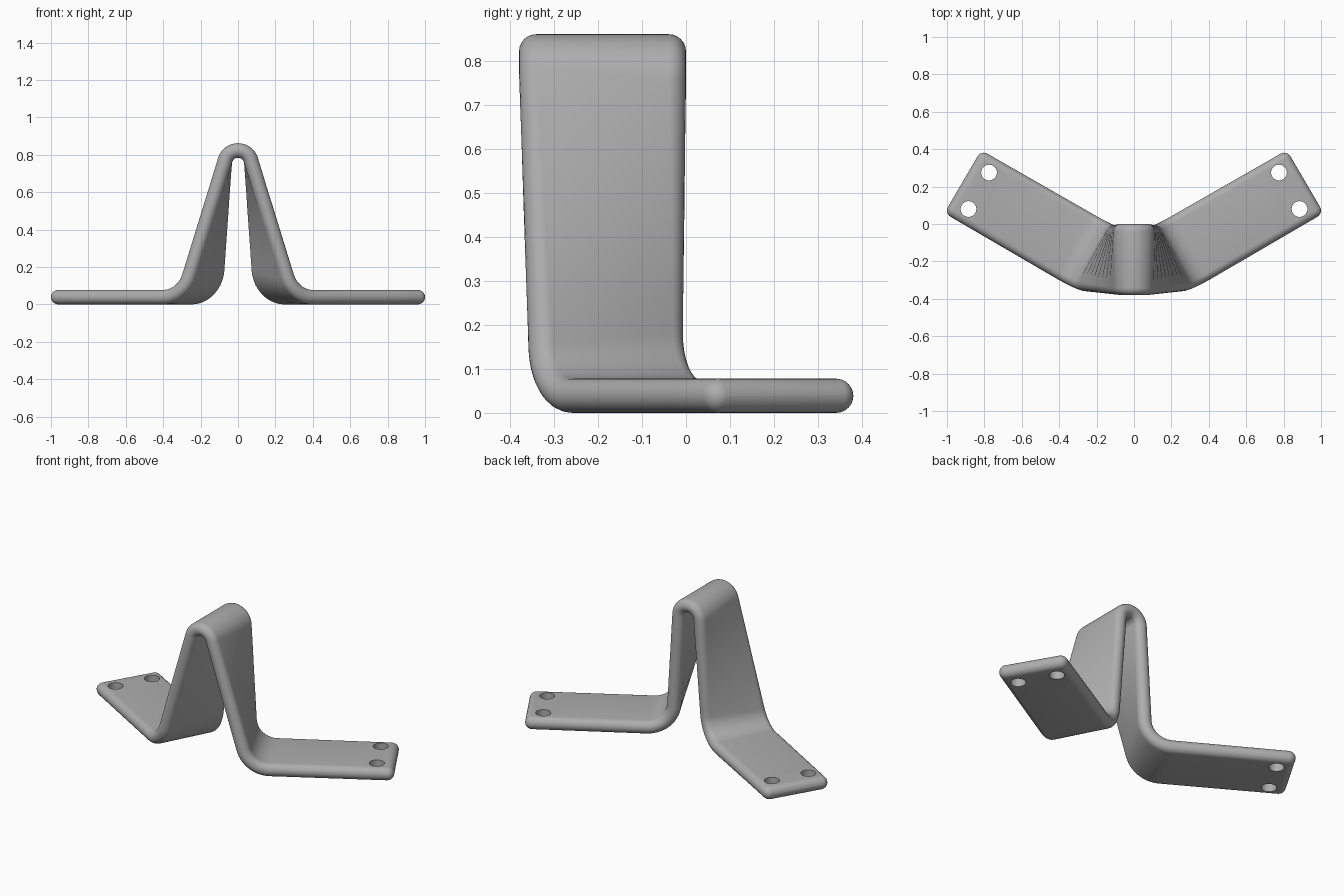
import bpy, bmesh
from math import sin, cos, pi, radians
from mathutils import Vector

cube = bpy.data.objects.get("Cube")
if cube:
    bpy.data.objects.remove(cube, do_unlink=True)

R = 0.039          # half the strap thickness, also the edge rounding
ARC_R, ARC_Z = 0.072, 0.751
HOLES = [(0.775, 0.275), (0.885, 0.08)]

steel = bpy.data.materials.new("brushed_grey")
steel.use_nodes = True
steel.diffuse_color = (0.42, 0.42, 0.42, 1)
steel.node_tree.nodes["Principled BSDF"].inputs["Base Color"].default_value = (0.42, 0.42, 0.42, 1)


def fillet(a, corner, b, radius, steps):
    """Arc points rounding the corner between a and b."""
    u, v = (a - corner).normalized(), (b - corner).normalized()
    half = u.angle(v) / 2
    centre = corner + (u + v).normalized() * (radius / sin(half))
    reach = radius * cos(half) / sin(half)
    start, end = corner + u * reach - centre, corner + v * reach - centre
    turn = pi - 2 * half
    return [centre + (start * sin((1 - i / steps) * turn) + end * sin(i / steps * turn)) / sin(turn)
            for i in range(steps + 1)]


def half_rail(y, tilt, corner, end):
    """Edge centreline from the crest, down the side, round the bend, to the foot end."""
    sweep = radians(90 - tilt)
    pts = [Vector((ARC_R * sin(sweep * i / 14), y, ARC_Z + ARC_R * cos(sweep * i / 14)))
           for i in range(15)]
    corner, end = Vector(corner), Vector(end)
    bend = fillet(pts[-1], corner, end, 0.155, 14)
    top = pts[-1]
    pts += [top.lerp(bend[0], i / 8) for i in range(1, 8)] + bend
    pts += [bend[-1].lerp(end, i / 4) for i in range(1, 5)]
    return pts


def full_rail(*args):
    half = half_rail(*args)
    return [Vector((-p.x, p.y, p.z)) for p in reversed(half[1:])] + half


def tangents(rail):
    last = len(rail) - 1
    return [(rail[min(i + 1, last)] - rail[max(i - 1, 0)]).normalized() for i in range(last + 1)]


front = full_rail(-0.341, 17, (0.295, -0.316, R), (0.961, 0.072, R))
back = full_rail(-0.039, 4, (0.122, -0.048, R), (0.803, 0.342, R))
stations = [(f, b, tf, tb, R) for f, b, tf, tb in
            zip(front, back, tangents(front), tangents(back))]


def end_cap(station, sign):
    """Shrinking sections that round off a foot end."""
    f, b, tf, tb, _ = station
    return [(f + tf * sign * R * sin(a), b + tb * sign * R * sin(a), tf, tb, R * cos(a))
            for a in (radians(d) for d in (15, 30, 45, 60, 75, 88))]


stations = end_cap(stations[0], -1)[::-1] + stations + end_cap(stations[-1], 1)

# Strap: a round-edged section swept along both edge rails
bm = bmesh.new()
rings = []
for f, b, tf, tb, r in stations:
    across = (f - b).normalized()
    ring = []
    for centre, tangent, side in ((f, tf, 1), (b, tb, -1)):
        normal = tangent.cross(across).normalized()
        out = normal.cross(tangent).normalized()
        for i in range(13):
            a = pi * i / 12
            ring.append(bm.verts.new(centre + side * r * (normal * cos(a) + out * sin(a))))
    rings.append(ring)
for p, q in zip(rings, rings[1:]):
    for i in range(len(p)):
        j = (i + 1) % len(p)
        bm.faces.new((p[i], p[j], q[j], q[i]))
bm.faces.new(rings[0])
bm.faces.new(rings[-1])
bmesh.ops.recalc_face_normals(bm, faces=bm.faces)
mesh = bpy.data.meshes.new("bent_strap")
bm.to_mesh(mesh)
bm.free()
mesh.materials.append(steel)
strap = bpy.data.objects.new("bent_strap", mesh)
bpy.context.collection.objects.link(strap)

# Screw holes through both feet
for side in (-1, 1):
    for x, y in HOLES:
        bpy.ops.mesh.primitive_cylinder_add(vertices=40, radius=0.042, depth=0.3,
                                            location=(side * x, y, R))
        cutter = bpy.context.object
        cutter.name = "hole_cutter"
        cutter.hide_render = True
        cutter.data.materials.append(steel)
        cut = strap.modifiers.new("hole", 'BOOLEAN')
        cut.operation, cut.solver, cut.object = 'DIFFERENCE', 'EXACT', cutter
        bpy.context.view_layer.objects.active = strap
        bpy.ops.object.modifier_apply(modifier=cut.name)
        bpy.data.objects.remove(cutter, do_unlink=True)

bpy.ops.object.select_all(action='DESELECT')
strap.select_set(True)
bpy.context.view_layer.objects.active = strap
bpy.ops.object.shade_smooth_by_angle(angle=radians(35))
